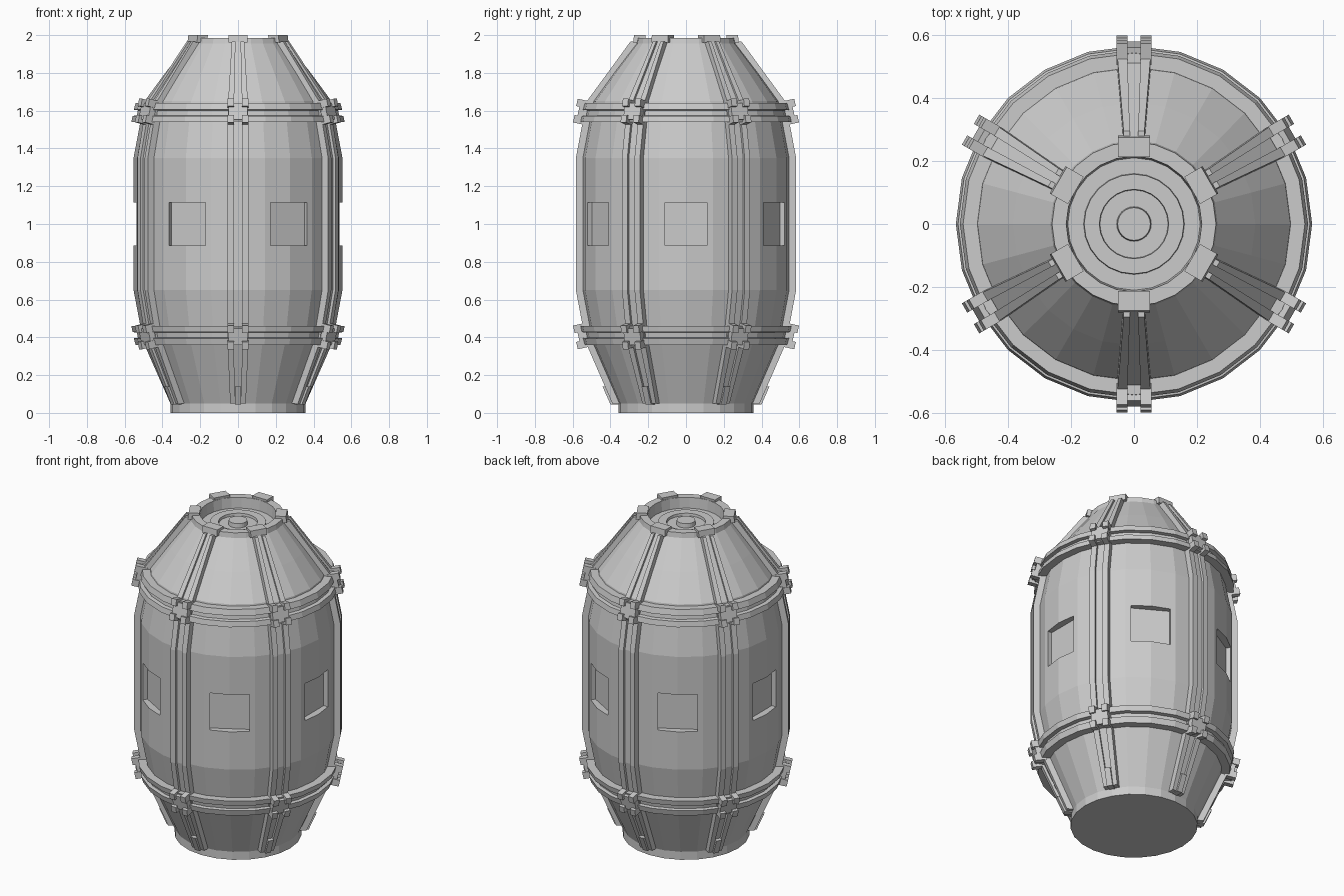
import bpy, bmesh, math
from mathutils import Matrix, Vector

if "Cube" in bpy.data.objects:
    bpy.data.objects.remove(bpy.data.objects["Cube"])

RIB_ANGLES = [math.radians(30 + 60 * i) for i in range(6)]
WINDOW_ANGLES = [math.radians(60 * i) for i in range(6)]


def finish(name, bm):
    bmesh.ops.recalc_face_normals(bm, faces=bm.faces)
    me = bpy.data.meshes.new(name)
    bm.to_mesh(me)
    bm.free()
    ob = bpy.data.objects.new(name, me)
    bpy.context.collection.objects.link(ob)
    return ob


def lathe(name, profile, sides=24, ring=False):
    """Spin (r, z) points; ring=True closes the profile, else ends are capped."""
    bm = bmesh.new()
    rows = []
    for r, z in profile:
        rows.append([bm.verts.new((r * math.cos(2 * math.pi * i / sides),
                                   r * math.sin(2 * math.pi * i / sides), z)) for i in range(sides)])
    n = len(rows)
    for a in range(n if ring else n - 1):
        p, q = rows[a], rows[(a + 1) % n]
        for i in range(sides):
            j = (i + 1) % sides
            bm.faces.new((p[i], p[j], q[j], q[i]))
    if not ring:
        bm.faces.new(rows[0])
        bm.faces.new(rows[-1])
    return finish(name, bm)


def strip(bm, angle, path, x0, x1, h, sink=0.03):
    """Rectangular strip along path of (r, z, width scale), facing out at angle."""
    rot = Matrix.Rotation(angle, 4, 'Z')
    rows = []
    for r, z, s in path:
        rows.append([bm.verts.new(rot @ Vector(c)) for c in (
            (r - sink, x0 * s, z), (r + h, x0 * s, z), (r + h, x1 * s, z), (r - sink, x1 * s, z))])
    for p, q in zip(rows, rows[1:]):
        for i in range(4):
            j = (i + 1) % 4
            bm.faces.new((p[i], p[j], q[j], q[i]))
    bm.faces.new(rows[0])
    bm.faces.new(rows[-1])


def box(bm, angle, centre, size, tilt=0):
    m = (Matrix.Rotation(angle, 4, 'Z') @ Matrix.Translation(centre)
         @ Matrix.Rotation(tilt, 4, 'Y') @ Matrix.Diagonal((*size, 1)))
    bmesh.ops.create_cube(bm, size=1, matrix=m)


# Barrel body with recessed stepped top
body = lathe("body", [
    (0.358, 0), (0.358, 0.05), (0.495, 0.36), (0.515, 0.45), (0.553, 0.65), (0.553, 1.35),
    (0.515, 1.55), (0.495, 1.65), (0.385, 1.80), (0.265, 1.955), (0.26, 1.985), (0.215, 1.985),
    (0.21, 1.92), (0.16, 1.92), (0.158, 1.935), (0.11, 1.935), (0.108, 1.92),
    (0.055, 1.92), (0.052, 1.945)])

# Square window recesses
bm = bmesh.new()
for a in WINDOW_ANGLES:
    box(bm, a, (0.605, 0, 1.0), (0.19, 0.225, 0.23))
cutter = finish("window_cutter", bm)
cutter.hide_render = True
mod = body.modifiers.new("windows", 'BOOLEAN')
mod.object = cutter
mod.operation = 'DIFFERENCE'
mod.solver = 'EXACT'
bpy.context.view_layer.objects.active = body
bpy.ops.object.modifier_apply(modifier=mod.name)
bpy.data.objects.remove(cutter)

# Grooved hoops, mirrored about mid height
hoop = [(0.48, 1.54), (0.565, 1.54), (0.558, 1.572), (0.535, 1.575),
        (0.53, 1.602), (0.552, 1.605), (0.542, 1.64), (0.48, 1.64)]
lathe("upper_hoop", hoop, ring=True)
lathe("lower_hoop", [(r, 2 - z) for r, z in hoop], ring=True)

# Vertical ribs: two rails and a lower centre strip
path = [(0.36, 0.05, 0.75), (0.495, 0.36, 1), (0.515, 0.45, 1), (0.553, 0.65, 1), (0.553, 1.35, 1),
        (0.515, 1.55, 1), (0.495, 1.65, 0.95), (0.385, 1.80, 0.78), (0.265, 1.965, 0.6)]
bm = bmesh.new()
for a in RIB_ANGLES:
    strip(bm, a, path, -0.055, -0.022, 0.03)
    strip(bm, a, path, 0.022, 0.055, 0.03)
    strip(bm, a, path, -0.022, 0.022, 0.014)
finish("ribs", bm)

# Clamp blocks where ribs cross hoops
bm = bmesh.new()
for a in RIB_ANGLES:
    for flip in (1, -1):
        for side in (1, -1):
            for r, dz in ((0.56, 0.55), (0.543, 0.636)):
                box(bm, a, (r, side * 0.038, 1 + flip * dz), (0.07, 0.034, 0.04), -flip * 0.22)
        box(bm, a, (0.545, 0, 1 + flip * 0.592), (0.05, 0.1, 0.09), -flip * 0.22)
finish("clamps", bm)

# Foot pads at the lower rib ends
bm = bmesh.new()
for a in RIB_ANGLES:
    strip(bm, a, [(0.36, 0.045, 1), (0.402, 0.14, 1)], -0.017, 0.017, 0.04)
finish("foot_pads", bm)

# Crown blocks around the top opening
bm = bmesh.new()
for a in RIB_ANGLES:
    strip(bm, a, [(0.28, 1.96, 1), (0.275, 2.0, 1)], -0.05, 0.05, 0, sink=0.062)
finish("crown_blocks", bm)
